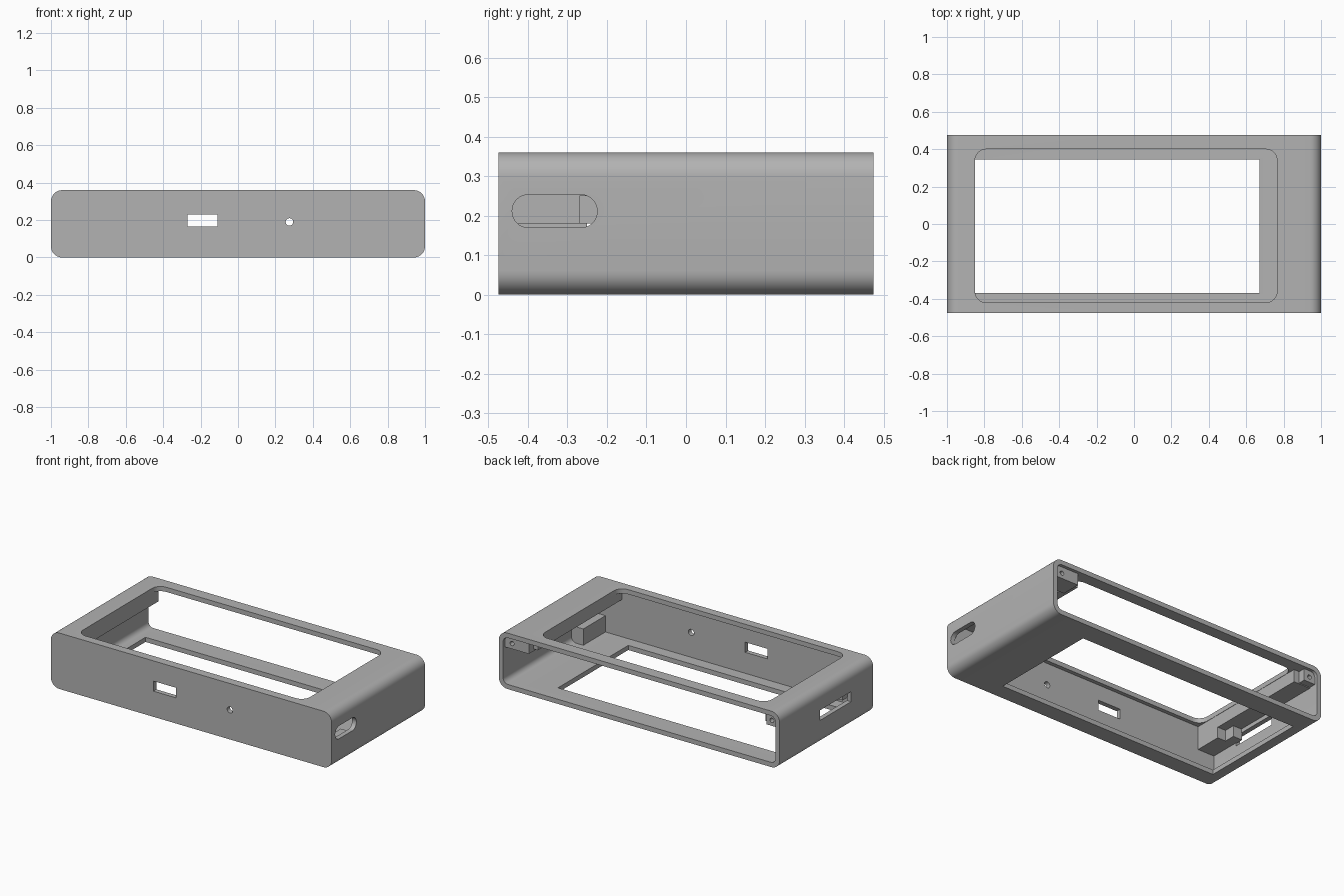
import bpy, bmesh, math
from mathutils import Matrix, Vector

if "Cube" in bpy.data.objects:
    bpy.data.objects.remove(bpy.data.objects["Cube"], do_unlink=True)

grey = bpy.data.materials.new("plain grey")
grey.use_nodes = True
grey.diffuse_color = (0.45, 0.45, 0.45, 1)
grey.node_tree.nodes["Principled BSDF"].inputs["Base Color"].default_value = (0.45, 0.45, 0.45, 1)

# Maps (u, v, depth) of a profile to model axes
AXES = {
    "x": lambda u, v, d: Vector((d, u, v)),
    "y": lambda u, v, d: Vector((u, d, v)),
    "z": lambda u, v, d: Vector((u, v, d)),
}


def prism(name, axis, u, v, depth, radius=0.0, steps=8):
    """Rounded rectangle extruded along an axis."""
    points = []
    corners = [(u[1], v[1], 1, 1), (u[0], v[1], -1, 1), (u[0], v[0], -1, -1), (u[1], v[0], 1, -1)]
    for quarter, (cu, cv, su, sv) in enumerate(corners):
        if radius == 0:
            points.append((cu, cv))
            continue
        for i in range(steps + 1):
            a = math.pi / 2 * (quarter + i / steps)
            points.append((cu - su * radius + radius * math.cos(a),
                           cv - sv * radius + radius * math.sin(a)))
    bm = bmesh.new()
    place = AXES[axis]
    base = bm.faces.new([bm.verts.new(place(p, q, depth[0])) for p, q in points])
    grown = bmesh.ops.extrude_face_region(bm, geom=[base], use_keep_orig=True)
    moved = [g for g in grown["geom"] if isinstance(g, bmesh.types.BMVert)]
    bmesh.ops.translate(bm, verts=moved, vec=place(0, 0, depth[1] - depth[0]))
    bmesh.ops.remove_doubles(bm, verts=bm.verts, dist=1e-5)
    bmesh.ops.recalc_face_normals(bm, faces=bm.faces)
    mesh = bpy.data.meshes.new(name)
    bm.to_mesh(mesh)
    bm.free()
    mesh.materials.append(grey)
    obj = bpy.data.objects.new(name, mesh)
    bpy.context.collection.objects.link(obj)
    return obj


def cut(target, cutter):
    bpy.context.view_layer.objects.active = target
    mod = target.modifiers.new("cut", "BOOLEAN")
    mod.operation, mod.solver, mod.object = "DIFFERENCE", "EXACT", cutter
    bpy.ops.object.modifier_apply(modifier=mod.name)
    bpy.data.objects.remove(cutter, do_unlink=True)


def box(name, x, y, z):
    return prism(name, "z", x, y, z)


# Sleeve with a closed front and an open back
shell = prism("shell", "y", (-1, 1), (0, 0.36), (-0.475, 0.475), 0.06)
cut(shell, prism("cavity", "y", (-0.97, 0.97), (0.03, 0.33), (-0.445, 0.6), 0.035))

# Top and bottom windows
cut(shell, prism("top_window", "z", (-0.85, 0.765), (-0.42, 0.40), (0.2, 0.5), 0.06))
cut(shell, prism("bottom_window", "z", (-0.9, 0.67), (-0.37, 0.345), (-0.1, 0.1)))

# Ports in the front and end walls
cut(shell, prism("front_port", "y", (-0.27, -0.11), (0.165, 0.23), (-0.6, -0.4)))
cut(shell, prism("front_hole", "y", (0.255, 0.295), (0.17, 0.21), (-0.6, -0.4), 0.02))
cut(shell, prism("left_port", "x", (-0.44, -0.225), (0.17, 0.253), (0.9, 1.1), 0.0405))
cut(shell, prism("right_port", "x", (-0.25, 0.067), (0.16, 0.225), (-1.1, -0.9)))

# Rails below the top window
box("right_rail", (-0.975, -0.852), (-0.45, 0.41), (0.25, 0.335))
box("left_rail", (0.767, 0.82), (-0.45, 0.41), (0.27, 0.335))

# Screw blocks at the open back
for name, x, hole_x in (("right", (-0.975, -0.89), -0.93), ("left", (0.8, 0.975), 0.92)):
    block = box(name + "_screw_block", x, (0.33, 0.455), (0.255, 0.335))
    cut(block, prism("screw_hole", "y", (hole_x - 0.014, hole_x + 0.014),
                     (0.276, 0.304), (0.38, 0.6), 0.014))

# Shelf below the left port and stepped bracket on the right
box("port_shelf", (0.885, 0.975), (-0.45, -0.22), (0.025, 0.135))
box("bracket", (-0.975, -0.852), (-0.45, -0.27), (0.18, 0.255))
box("bracket_step", (-0.975, -0.91), (-0.28, -0.2), (0.18, 0.255))

# Smooth the rounded corners and keep the edges sharp
bpy.ops.object.select_all(action="DESELECT")
shell.select_set(True)
bpy.context.view_layer.objects.active = shell
bpy.ops.object.shade_smooth_by_angle(angle=math.radians(30))
